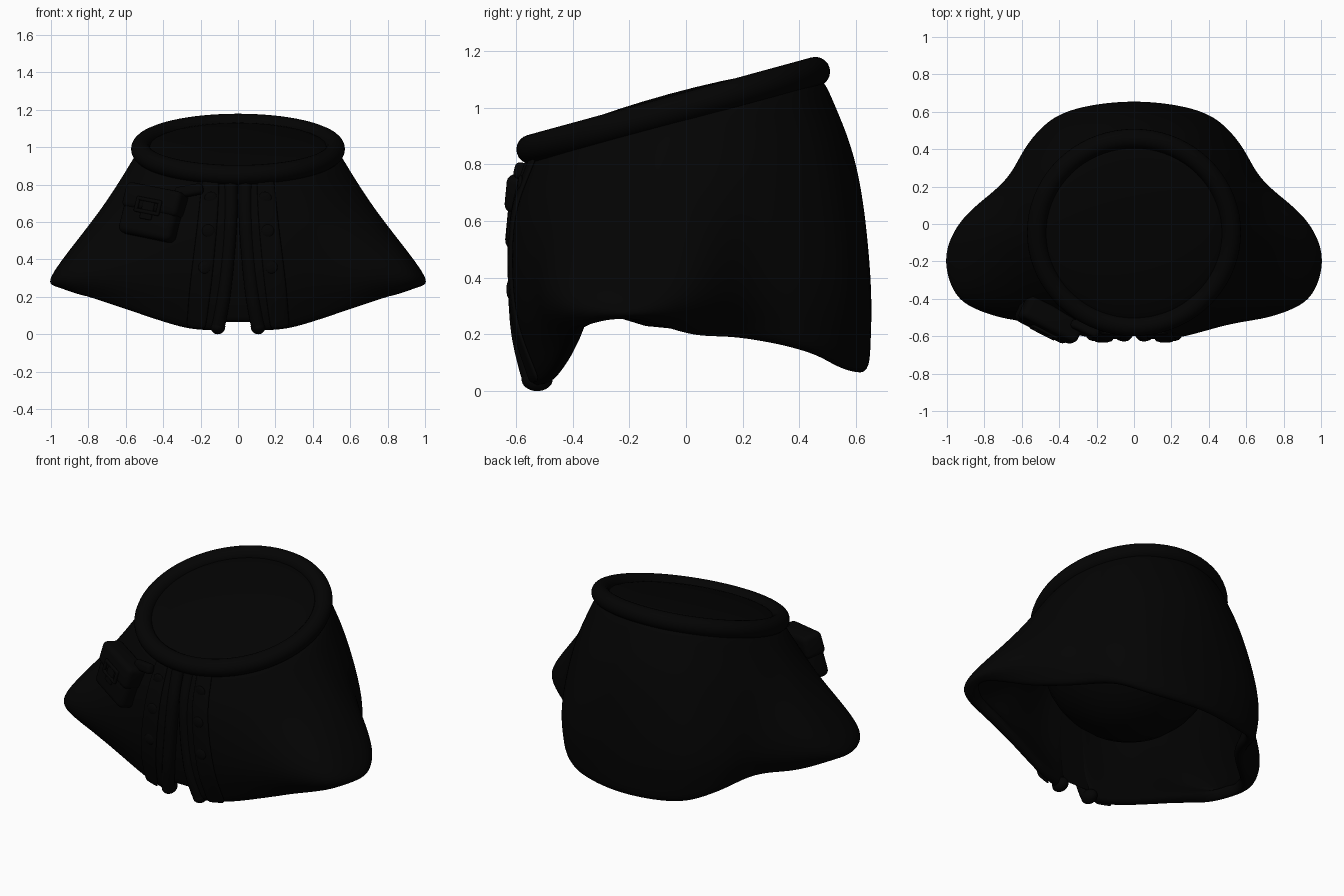
import bpy, bmesh, math
from mathutils import Vector, Matrix

if "Cube" in bpy.data.objects:
    bpy.data.objects.remove(bpy.data.objects["Cube"])

mat = bpy.data.materials.new("black_cloth")
mat.diffuse_color = (0.001, 0.001, 0.001, 1)
mat.use_nodes = True
mat.node_tree.nodes["Principled BSDF"].inputs["Base Color"].default_value = mat.diffuse_color

C, R, TILT = Vector((0, -0.045, 0.99)), 0.52, math.radians(15.3)

# Half outline of the cape, front slit to back centre: waist, flare and hem points
COLS = [
    ((.03, -.61, .60), (.06, -.61, .25), (.10, -.56, .01)),
    ((.22, -.60, .60), (.26, -.595, .28), (.28, -.505, .02)),
    ((.42, -.52, .62), (.52, -.535, .31), (.50, -.45, .085)),
    ((.58, -.41, .64), (.76, -.495, .33), (.69, -.405, .15)),
    ((.69, -.26, .66), (.945, -.39, .33), (.88, -.36, .215)),
    ((.74, -.09, .66), (1.003, -.16, .31), (.96, -.20, .25)),
    ((.705, .06, .67), (.92, .035, .34), (.80, .02, .185)),
    ((.63, .20, .70), (.69, .235, .36), (.63, .21, .175)),
    ((.51, .37, .75), (.56, .44, .38), (.53, .45, .13)),
    ((.32, .53, .79), (.37, .60, .38), (.34, .585, .07)),
    ((0, .605, .80), (0, .655, .38), (0, .65, .06)),
]


def collar_point(a):
    r = R + 0.012 * (1 - math.cos(a))
    return C + Vector((r * math.sin(a), -r * math.cos(a) * math.cos(TILT),
                       -r * math.cos(a) * math.sin(TILT) - 0.01))


def spline(p, t, ghost_end=None):
    p = [2 * p[0] - p[1]] + p + [ghost_end or 2 * p[-1] - p[-2]]
    i = min(int(t), len(p) - 4)
    f = t - i
    a, b, c, d = p[i:i + 4]
    return 0.5 * (2 * b + (c - a) * f + (2 * a - 5 * b + 4 * c - d) * f * f
                  + (3 * b - a - 3 * c + d) * f ** 3)


rows = [[], [], [], []]
for col in COLS:
    x, y, z = col[0]
    rows[0].append(collar_point(math.atan2(x, -(y - C.y))))
    for k in range(3):
        rows[k + 1].append(Vector(col[k]))


def surf(u, v):
    """u: column 0..10, v: row 0 (collar)..3 (hem)"""
    pts = [spline(r, u, Vector((-r[-2].x, r[-2].y, r[-2].z))) for r in rows]
    return spline(pts, v)


def behind_slit(u, v):
    p = surf(0, v)
    return Vector((u * 0.17, p.y + 0.05, p.z))


def finish(ob, name):
    ob.name = name
    ob.data.materials.append(mat)
    if ob.type == 'MESH':
        for p in ob.data.polygons:
            p.use_smooth = True
    return ob


def sheet(name, u0, u1, nu, v0, v1, nv, thick, offset, levels, point=surf):
    verts = [point(u0 + (u1 - u0) * i / nu, v0 + (v1 - v0) * j / nv)
             for i in range(nu + 1) for j in range(nv + 1)]
    n = nv + 1
    faces = [(i * n + j, i * n + j + 1, (i + 1) * n + j + 1, (i + 1) * n + j)
             for i in range(nu) for j in range(nv)]
    me = bpy.data.meshes.new(name)
    me.from_pydata(verts, [], faces)
    ob = bpy.data.objects.new(name, me)
    bpy.context.collection.objects.link(ob)
    ob.modifiers.new("mirror", 'MIRROR').merge_threshold = 0.001
    s = ob.modifiers.new("thick", 'SOLIDIFY')
    s.thickness, s.offset = thick, offset
    b = ob.modifiers.new("smooth", 'SUBSURF')
    b.levels = b.render_levels = levels
    return finish(ob, name)


def tube(name, pts, r):
    cu = bpy.data.curves.new(name, 'CURVE')
    cu.dimensions, cu.bevel_depth, cu.bevel_resolution = '3D', r, 4
    cu.use_fill_caps = True
    sp = cu.splines.new('POLY')
    sp.points.add(len(pts) - 1)
    for q, p in zip(sp.points, pts):
        q.co = (*p, 1)
    ob = bpy.data.objects.new(name, cu)
    bpy.context.collection.objects.link(ob)
    return finish(ob, name)


def ball(name, loc, scale, rot=(0, 0, 0)):
    bpy.ops.mesh.primitive_uv_sphere_add(segments=32, ring_count=16, radius=1,
                                         location=loc, rotation=rot)
    ob = bpy.context.object
    ob.scale = scale
    return finish(ob, name)


def keep_half(ob, sign):
    bm = bmesh.new()
    bm.from_mesh(ob.data)
    bmesh.ops.delete(bm, geom=[v for v in bm.verts if v.co.z * sign < -0.01], context='VERTS')
    bm.to_mesh(ob.data)
    bm.free()


# Cape body, button panels and the underlay behind the slit
sheet("cape", 0, 10, 30, 0, 3, 9, 0.065, -1, 2)
sheet("button_panel", 0.42, 0.98, 4, 0.1, 2.93, 14, 0.014, 1, 1)
sheet("slit_underlay", 0, 1, 2, 0.1, 2.75, 12, 0.015, -1, 1, behind_slit)

# Rolled front edges and buttons
for s, side in ((1, "left"), (-1, "right")):
    flip = lambda p: Vector((p.x * s, p.y, p.z))
    edge = [flip(surf(0, 0.1 + 2.8 * i / 16) + Vector((.012, .025, 0))) for i in range(17)]
    edge[-1].z = 0.041
    tube("front_edge_" + side, edge, 0.037)
    ball("edge_end_" + side, edge[-1] + Vector((0, .015, 0)), (.04, .055, .041))
    for k, v in enumerate((0.5, 1.15, 1.72)):
        ball(f"button_{side}_{k}", flip(surf(0.66, v)) + Vector((0, -.01, 0)), (.034, .011, .034))

# Collar roll, the low dome filling it and the rounded underside seen from below
bpy.ops.mesh.primitive_torus_add(major_radius=R, minor_radius=0.052, major_segments=72,
                                 minor_segments=20, location=C, rotation=(TILT, 0, 0))
finish(bpy.context.object, "collar")
keep_half(ball("neck_dome", C, (.49, .49, .06), (TILT, 0, 0)), 1)
keep_half(ball("inner_bowl", (0, -.045, .72), (.5, .5, .5)), -1)

# Belt pouch, built in its own tilted frame
POUCH = Matrix.Translation((-.455, -.515, .655)) @ (
    Matrix.Rotation(math.radians(-27), 4, 'Z') @ Matrix.Rotation(math.radians(10), 4, 'Y')
    @ Matrix.Rotation(math.radians(-11), 4, 'X'))


def box(name, loc, size, bevel, turn=0):
    bpy.ops.mesh.primitive_cube_add(size=1)
    ob = bpy.context.object
    ob.data.transform(Matrix.Diagonal((*size, 1)))
    ob.matrix_world = POUCH @ Matrix.Translation(loc) @ Matrix.Rotation(turn, 4, 'Y')
    b = ob.modifiers.new("round", 'BEVEL')
    b.width, b.segments = bevel, 4
    return finish(ob, name)


box("pouch_body", (0, 0, -.02), (.32, .12, .25), .035)
box("pouch_flap", (0, -.005, .06), (.335, .13, .14), .03)
box("pouch_tongue", (0, -.07, .0), (.07, .015, .11), .006)
for z in (-.015, .05):
    box("buckle_bar", (0, -.074, z), (.15, .018, .02), .007)
for x in (-.066, .066):
    box("buckle_side", (x, -.074, .0175), (.02, .018, .08), .007)
box("pouch_strap", (.17, .02, .15), (.16, .05, .06), .02, math.radians(-20))
